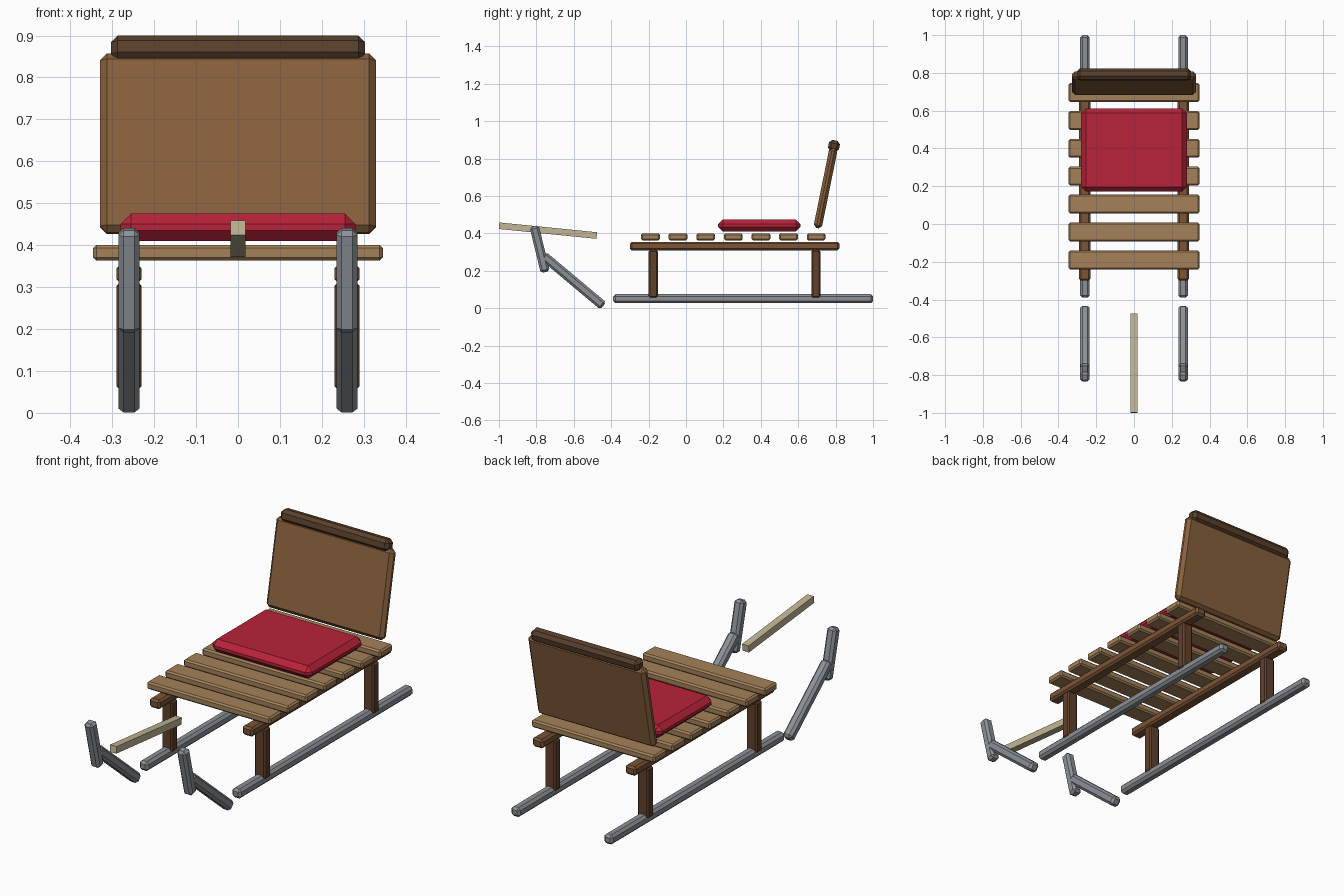
import bpy
import bmesh
from mathutils import Matrix

if "Cube" in bpy.data.objects:
    bpy.data.objects.remove(bpy.data.objects["Cube"])


def material(name, rgb):
    m = bpy.data.materials.new(name)
    m.diffuse_color = (*rgb, 1.0)
    m.use_nodes = True
    m.node_tree.nodes["Principled BSDF"].inputs["Base Color"].default_value = m.diffuse_color
    return m


METAL = material("grey metal", (0.26, 0.285, 0.31))
POST = material("dark red brown wood", (0.12, 0.052, 0.024))
FRAME = material("red brown wood", (0.2, 0.09, 0.037))
SLAT = material("light wood", (0.37, 0.22, 0.1))
BACK = material("brown wood", (0.25, 0.118, 0.046))
DARK = material("dark brown wood", (0.1, 0.051, 0.025))
RED = material("red fabric", (0.48, 0.016, 0.041))
ROPE = material("pale rope", (0.54, 0.47, 0.3))


def bar(name, size, loc, mat, chamfer=0.0, tilt=0.0):
    """Chamfered box, tilted about the x axis."""
    bm = bmesh.new()
    bmesh.ops.create_cube(bm, size=1.0, matrix=Matrix.Diagonal((*size, 1.0)))
    if chamfer:
        bmesh.ops.bevel(bm, geom=bm.edges[:], offset=chamfer, segments=1,
                        affect='EDGES', profile=0.5)
    mesh = bpy.data.meshes.new(name)
    bm.to_mesh(mesh)
    bm.free()
    mesh.materials.append(mat)
    obj = bpy.data.objects.new(name, mesh)
    obj.location = loc
    obj.rotation_euler = (tilt, 0, 0)
    bpy.context.collection.objects.link(obj)
    return obj


# Runners, curled fronts, posts and side rails on each side
for side, x in (("left", -0.26), ("right", 0.26)):
    bar(f"{side}_runner", (0.05, 1.39, 0.048), (x, 0.305, 0.051), METAL, 0.012)
    bar(f"{side}_curl_lower", (0.05, 0.42, 0.05), (x, -0.6035, 0.1475), METAL, 0.012, -0.698)
    bar(f"{side}_curl_upper", (0.05, 0.05, 0.252), (x, -0.782, 0.316), METAL, 0.012, 0.24)
    for end, y in (("front", -0.175), ("rear", 0.695)):
        bar(f"{side}_{end}_post", (0.06, 0.05, 0.255), (x, y, 0.183), POST, 0.008)
    bar(f"{side}_side_rail", (0.06, 1.12, 0.046), (x, 0.26, 0.332), FRAME, 0.01)

# Deck slats
for i in range(7):
    bar(f"deck_slat_{i + 1}", (0.692, 0.1, 0.038), (0, -0.19 + 0.1477 * i, 0.382), SLAT, 0.008)

# Cushion, tilted backrest and its top rail
bar("cushion", (0.56, 0.44, 0.065), (0, 0.392, 0.4425), RED, 0.025)
bar("backrest", (0.658, 0.045, 0.436), (0, 0.746, 0.642), BACK, 0.016, -0.2)
bar("backrest_top_rail", (0.606, 0.06, 0.06), (0, 0.791, 0.868), DARK, 0.016, -0.2)

# Pull rope
bar("pull_rope", (0.036, 0.525, 0.035), (0, -0.738, 0.415), ROPE, 0.0, -0.1)
